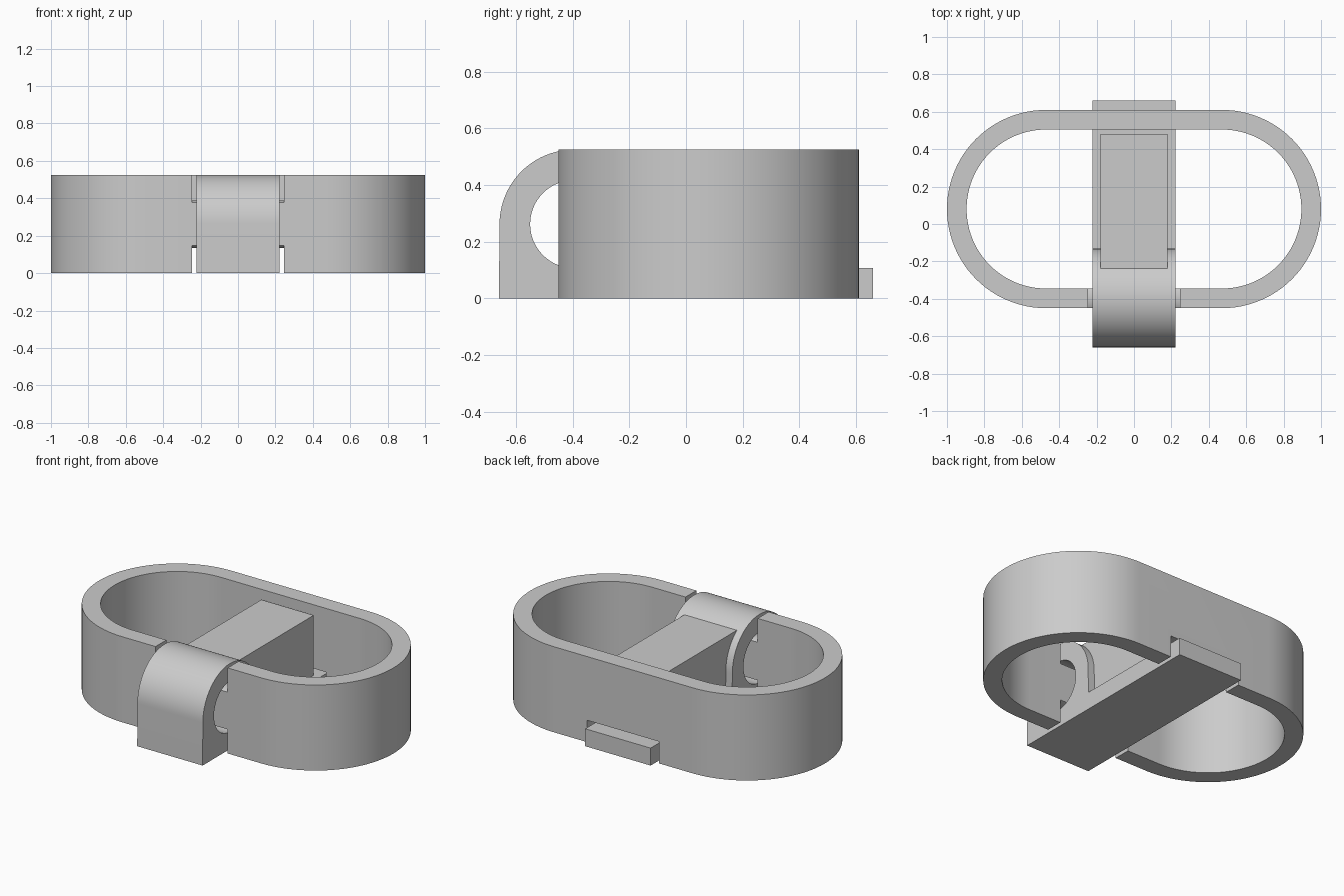
import bpy, bmesh
from math import sin, cos, pi
from mathutils import Vector

if "Cube" in bpy.data.objects:
    bpy.data.objects.remove(bpy.data.objects["Cube"], do_unlink=True)

grey = bpy.data.materials.new("plain grey")
grey.use_nodes = True
colour = (0.6, 0.6, 0.6, 1)
grey.diffuse_color = colour
grey.node_tree.nodes["Principled BSDF"].inputs["Base Color"].default_value = colour


def arc(cx, cy, r, start, end, n=48):
    return [(cx + r * cos(start + (end - start) * i / n),
             cy + r * sin(start + (end - start) * i / n)) for i in range(n + 1)]


def prism(name, profile, low, high, along_x=False):
    """Extrude a closed outline along z, or a (y, z) outline along x."""
    bm = bmesh.new()
    verts = [bm.verts.new((low, a, b) if along_x else (a, b, low)) for a, b in profile]
    face = bm.faces.new(verts)
    out = bmesh.ops.extrude_face_region(bm, geom=[face])
    step = Vector((high - low, 0, 0) if along_x else (0, 0, high - low))
    bmesh.ops.translate(bm, vec=step,
                        verts=[v for v in out["geom"] if isinstance(v, bmesh.types.BMVert)])
    bmesh.ops.recalc_face_normals(bm, faces=bm.faces)
    mesh = bpy.data.meshes.new(name)
    bm.to_mesh(mesh)
    bm.free()
    mesh.materials.append(grey)
    obj = bpy.data.objects.new(name, mesh)
    bpy.context.collection.objects.link(obj)
    return obj


def box(name, x, y0, y1, z0, z1):
    return prism(name, [(-x, y0), (x, y0), (x, y1), (-x, y1)], z0, z1)


def select(obj):
    bpy.ops.object.select_all(action="DESELECT")
    obj.select_set(True)
    bpy.context.view_layer.objects.active = obj


def cut(obj, cutter):
    mod = obj.modifiers.new("cut", "BOOLEAN")
    mod.operation, mod.solver, mod.object = "DIFFERENCE", "EXACT", cutter
    select(obj)
    bpy.ops.object.modifier_apply(modifier=mod.name)
    bpy.data.objects.remove(cutter, do_unlink=True)


def stadium(r):
    return arc(0.47, 0.08, r, -pi / 2, pi / 2) + arc(-0.47, 0.08, r, pi / 2, 3 * pi / 2)


HEIGHT, HINGE_Y, HINGE_Z = 0.525, -0.395, 0.262
GAP, HALF_WIDTH = 0.245, 0.222

# Oval wall
wall = prism("oval_wall", stadium(0.53), 0, HEIGHT)
cut(wall, prism("inside_cutter", stadium(0.425), -0.1, 0.7))

# Front gap, leaving a rounded hinge bar across it
gap = box("gap_cutter", GAP, -0.6, -0.3, -0.1, 0.7)
cut(gap, prism("hinge_bar_shape", arc(HINGE_Y, HINGE_Z, 0.127, 0, 2 * pi * 63 / 64, 63),
               -0.4, 0.4, True))
cut(wall, gap)

# Back notch for the end of the lever
cut(wall, box("notch_cutter", GAP, 0.4, 0.7, -0.1, 0.134))

# Lever: flat base with a rounded hook around the hinge bar
lever = prism("hooked_lever",
              [(-0.66, 0), (0.66, 0), (0.66, 0.107), (-0.13, 0.107)]
              + arc(HINGE_Y, HINGE_Z, 0.263, 0, pi), -HALF_WIDTH, HALF_WIDTH, True)
cut(lever, prism("hook_hole_cutter", arc(HINGE_Y, HINGE_Z, 0.155, 0, 2 * pi * 63 / 64, 63),
                 -0.4, 0.4, True))

# Raised block on the lever
block = box("lever_block", 0.178, -0.239, 0.48, 0.05, 0.475)

for part in (wall, lever, block):
    select(part)
    bpy.ops.object.shade_smooth_by_angle(angle=pi / 6)
